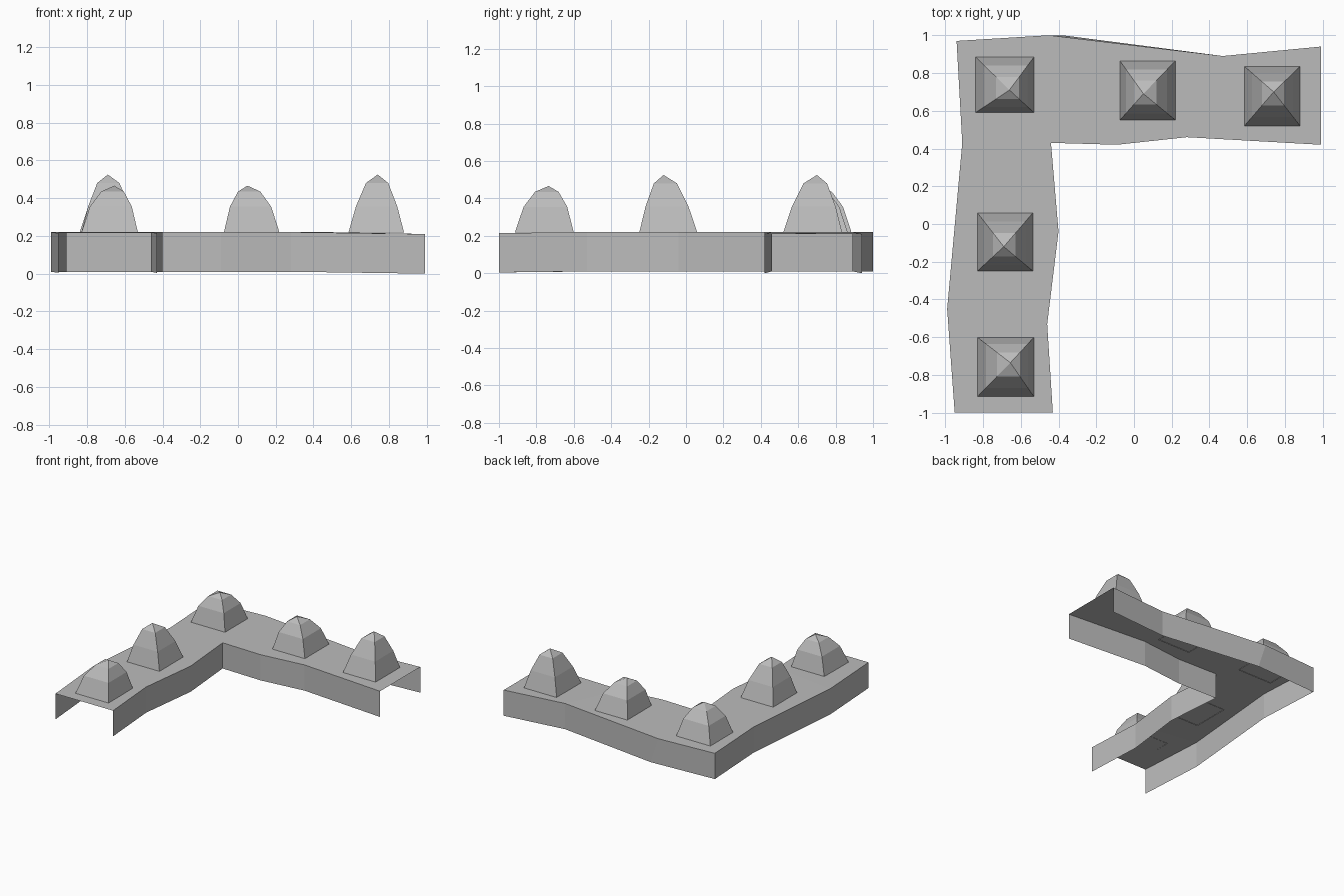
import bpy

cube = bpy.data.objects.get("Cube")
if cube:
    bpy.data.objects.remove(cube)

# One plain grey for everything
GREY = (0.5, 0.5, 0.5, 1)
grey = bpy.data.materials.new("stone_grey")
grey.use_nodes = True
grey.diffuse_color = GREY
grey.node_tree.nodes["Principled BSDF"].inputs["Base Color"].default_value = GREY


def build(name, verts, faces):
    mesh = bpy.data.meshes.new(name)
    mesh.from_pydata(verts, [], faces)
    mesh.materials.append(grey)
    mesh.update()
    obj = bpy.data.objects.new(name, mesh)
    bpy.context.collection.objects.link(obj)
    return obj


TOP = 0.22
DEPTH = 0.21

# Outlines of the L-shaped wall, from the front end to the left end
outer = [(-0.95, -1), (-0.99, -0.45), (-0.91, 0.43), (-0.94, 0.97),
         (-0.45, 1), (0.47, 0.89), (0.99, 0.94)]
inner = [(-0.43, -1), (-0.46, -0.53), (-0.40, -0.04), (-0.44, 0.43),
         (-0.09, 0.42), (0.28, 0.46), (0.99, 0.42)]
count = len(outer)


def rim_height(i):
    # The two open ends sag slightly
    return TOP - (0.01 if i == count - 1 else 0.006 if i == 0 else 0)


# Flat top surface
verts = [(x, y, rim_height(i)) for line in (outer, inner)
         for i, (x, y) in enumerate(line)]
build("wall_top", verts,
      [(i, count + i, count + i + 1, i + 1) for i in range(count - 1)])


# Thin side walls, with open ends and no floor
def side_wall(name, line, flip, bottom_shift):
    upper = [(x, y, rim_height(i)) for i, (x, y) in enumerate(line)]
    lower = [(x + bottom_shift.get(i, 0), y, rim_height(i) - DEPTH)
             for i, (x, y) in enumerate(line)]
    faces = [(i, i + 1, count + i + 1, count + i) for i in range(count - 1)]
    if flip:
        faces = [f[::-1] for f in faces]
    build(name, upper + lower, faces)


side_wall("outer_side", outer, False, {4: 0.07})
side_wall("inner_side", inner, True, {})


# Four-sided spikes: square rings that shrink towards an off-centre tip
def spike(name, x0, x1, y0, y1, tip_x, tip_y, tall):
    heights = (0.217, 0.357, 0.48) if tall else (0.217, 0.355, 0.435)
    tip_z = 0.525 if tall else 0.466
    corners = [(x0, y0), (x1, y0), (x1, y1), (x0, y1)]
    verts = [(tip_x + (x - tip_x) * s, tip_y + (y - tip_y) * s, z)
             for s, z in zip((1, 0.74, 0.4), heights) for x, y in corners]
    verts.append((tip_x, tip_y, tip_z))
    faces = []
    for k in range(4):
        n = (k + 1) % 4
        for r in (0, 4):
            faces.append((r + k, r + n, r + 4 + n, r + 4 + k))
        faces.append((8 + k, 8 + n, 12))
    build(name, verts, faces)


spike("front_spike", -0.83, -0.53, -0.915, -0.60, -0.655, -0.735, False)
spike("middle_right_spike", -0.83, -0.535, -0.25, 0.06, -0.69, -0.12, True)
spike("corner_spike", -0.84, -0.53, 0.59, 0.885, -0.66, 0.71, False)
spike("middle_back_spike", -0.075, 0.22, 0.55, 0.865, 0.05, 0.69, False)
spike("left_spike", 0.585, 0.88, 0.52, 0.835, 0.74, 0.70, True)
